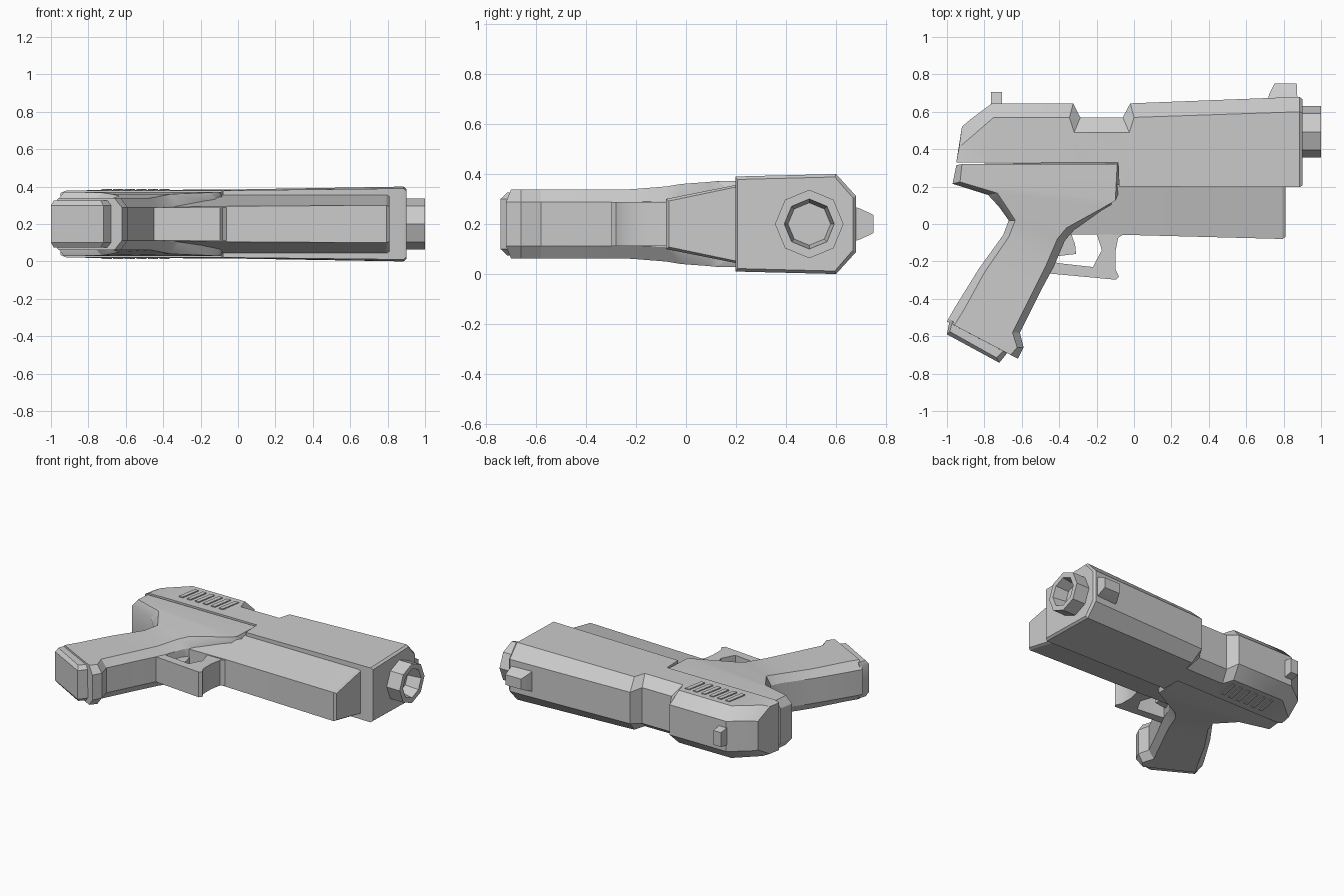
import bpy, bmesh, math

if "Cube" in bpy.data.objects:
    bpy.data.objects.remove(bpy.data.objects["Cube"])

ZC = 0.2  # mid-plane of the model, which lies flat on its side


def finish(name, bm, smooth=30):
    bmesh.ops.remove_doubles(bm, verts=bm.verts, dist=1e-5)
    bmesh.ops.recalc_face_normals(bm, faces=bm.faces)
    me = bpy.data.meshes.new(name)
    bm.to_mesh(me)
    bm.free()
    ob = bpy.data.objects.new(name, me)
    bpy.context.collection.objects.link(ob)
    bpy.ops.object.select_all(action='DESELECT')
    ob.select_set(True)
    bpy.context.view_layer.objects.active = ob
    bpy.ops.object.shade_smooth_by_angle(angle=math.radians(smooth))
    return ob


def loft(name, rings, closed=False):
    bm = bmesh.new()
    vs = [[bm.verts.new((x, y, ZC + z)) for x, y, z in r] for r in rings]
    n = len(vs[0])
    pairs = list(zip(vs, vs[1:])) + ([(vs[-1], vs[0])] if closed else [])
    for a, b in pairs:
        for i in range(n):
            j = (i + 1) % n
            bm.faces.new((a[i], a[j], b[j], b[i]))
    if not closed:
        bm.faces.new(vs[0])
        bm.faces.new(vs[-1])
    return finish(name, bm)


def prism(name, pts, hw, z=0.0, inset=None, hw_in=None):
    """Outline extruded to +-hw, optionally chamfered to an inset outline."""
    rings = [[(x, y, z - hw) for x, y in pts], [(x, y, z + hw) for x, y in pts]]
    if inset:
        rings = ([[(x, y, z - hw_in) for x, y in inset]] + rings
                 + [[(x, y, z + hw_in) for x, y in inset]])
    return loft(name, rings)


# Slide: cross-sections of bottom edge, shoulder and top flat
slide = [  # bottom xy, shoulder xy, top xy, half widths
    ((-.95, .33), (-.935, .41), (-.92, .52), .165, .165, .10),
    ((-.92, .33), (-.90, .44), (-.88, .555), .178, .178, .105),
    ((-.75, .33), (-.75, .57), (-.76, .645), .18, .182, .105),
    ((-.34, .33), (-.345, .57), (-.325, .645), .18, .183, .105),
    ((-.31, .33), (-.32, .49), (-.287, .57), .18, .183, .125),
    ((-.085, .33), (-.10, .49), (-.10, .57), .18, .184, .125),
    ((-.08, .20), (-.025, .49), (-.06, .57), .18, .184, .125),
    ((0, .20), (0, .57), (-.02, .645), .18, .185, .11),
    ((.885, .197), (.885, .60), (.885, .68), .19, .2, .112),
    ((.90, .205), (.90, .595), (.90, .667), .178, .188, .105),
]
loft("slide", [[(*b, -hb), (*s, -hs), (*t, -ht), (*t, ht), (*s, hs), (*b, hb)]
               for b, s, t, hb, hs, ht in slide])

# Grip and rear frame: octagonal sections from top to bottom
grip = [  # rear outer, rear inner, front inner, front outer, half widths
    ((-.95, .315), (-.92, .32), (-.09, .322), (-.07, .335), .172, .12),
    ((-.97, .215), (-.93, .225), (-.10, .125), (-.07, .195), .172, .12),
    ((-.78, .155), (-.73, .165), (-.16, .09), (-.10, .11), .168, .11),
    ((-.72, .09), (-.68, .09), (-.36, -.02), (-.32, -.03), .160, .10),
    ((-.67, .02), (-.635, .02), (-.41, -.08), (-.37, -.09), .15, .092),
    ((-.70, -.06), (-.67, -.07), (-.47, -.22), (-.43, -.23), .139, .087),
    ((-.83, -.24), (-.80, -.26), (-.54, -.36), (-.50, -.36), .138, .087),
    ((-.96, -.45), (-.91, -.46), (-.65, -.58), (-.61, -.58), .138, .087),
    ((-1.0, -.52), (-.96, -.54), (-.625, -.66), (-.59, -.66), .138, .087),
    ((-.985, -.53), (-.955, -.545), (-.66, -.70), (-.62, -.72), .138, .087),
]
loft("grip_frame", [[(*ro, -ho), (*ri, -hi), (*fi, -hi), (*fo, -ho),
                     (*fo, ho), (*fi, hi), (*ri, hi), (*ro, ho)]
                    for ro, ri, fi, fo, hi, ho in grip])

# Base plate under the grip
prism("grip_base", [(-.985, -.51), (-1.0, -.59), (-.72, -.742), (-.67, -.68)], .10,
      inset=[(-.97, -.52), (-.985, -.575), (-.735, -.715), (-.69, -.67)], hw_in=.125)

# Tapered front frame under the slide
loft("front_frame", [[(x, .21, -ht), (x, yb, -hb), (x, yb, hb), (x, .21, ht)]
                     for x, yb, hb, ht in [(-.42, -.055, .09, .14), (-.05, -.058, .095, .158),
                                           (.795, -.08, .10, .158), (.81, -.068, .092, .15)]])

# Guard loop and lever
prism("guard_bar", [(-.48, -.19), (-.45, -.265), (-.095, -.298), (-.08, -.28),
                    (-.10, -.24), (-.10, -.15), (-.085, -.075), (-.05, -.05),
                    (-.20, -.05), (-.172, -.14), (-.22, -.23), (-.40, -.21)], .088)
prism("lever", [(-.40, -.04), (-.34, -.04), (-.315, -.11), (-.31, -.16),
                (-.41, -.172), (-.44, -.12)], .04)

# Octagonal barrel end with recessed bore
prof = [(.88, .137), (1.0, .137), (1.0, .10), (.905, .085), (.905, .001), (.88, .001)]
barrel = loft("barrel_end", [[(x, .493 + r * math.cos(k * math.pi / 4),
                               r * math.sin(k * math.pi / 4)) for k in range(8)]
                             for x, r in prof], closed=True)

# Sights on the top edge
loft("front_sight", [[(x0, y, -h), (x1, y, -h), (x1, y, h), (x0, y, h)]
                     for x0, x1, y, h in [(.71, .875, .65, .078), (.725, .872, .70, .06),
                                          (.75, .87, .75, .036)]])
loft("rear_sight", [[(-.765, y, -h), (-.705, y, -h), (-.705, y, h), (-.765, y, h)]
                    for y, h in [(.62, .065), (.705, .05)]])

# Raised gripping ribs on both sides of the slide
for side in (-1, 1):
    for i in range(6):
        x = -.73 + i * .062
        prism(f"rib_{'left' if side < 0 else 'right'}_{i + 1}",
              [(x, .39), (x + .03, .39), (x + .055, .53), (x + .025, .53)],
              .005, z=side * .183)
